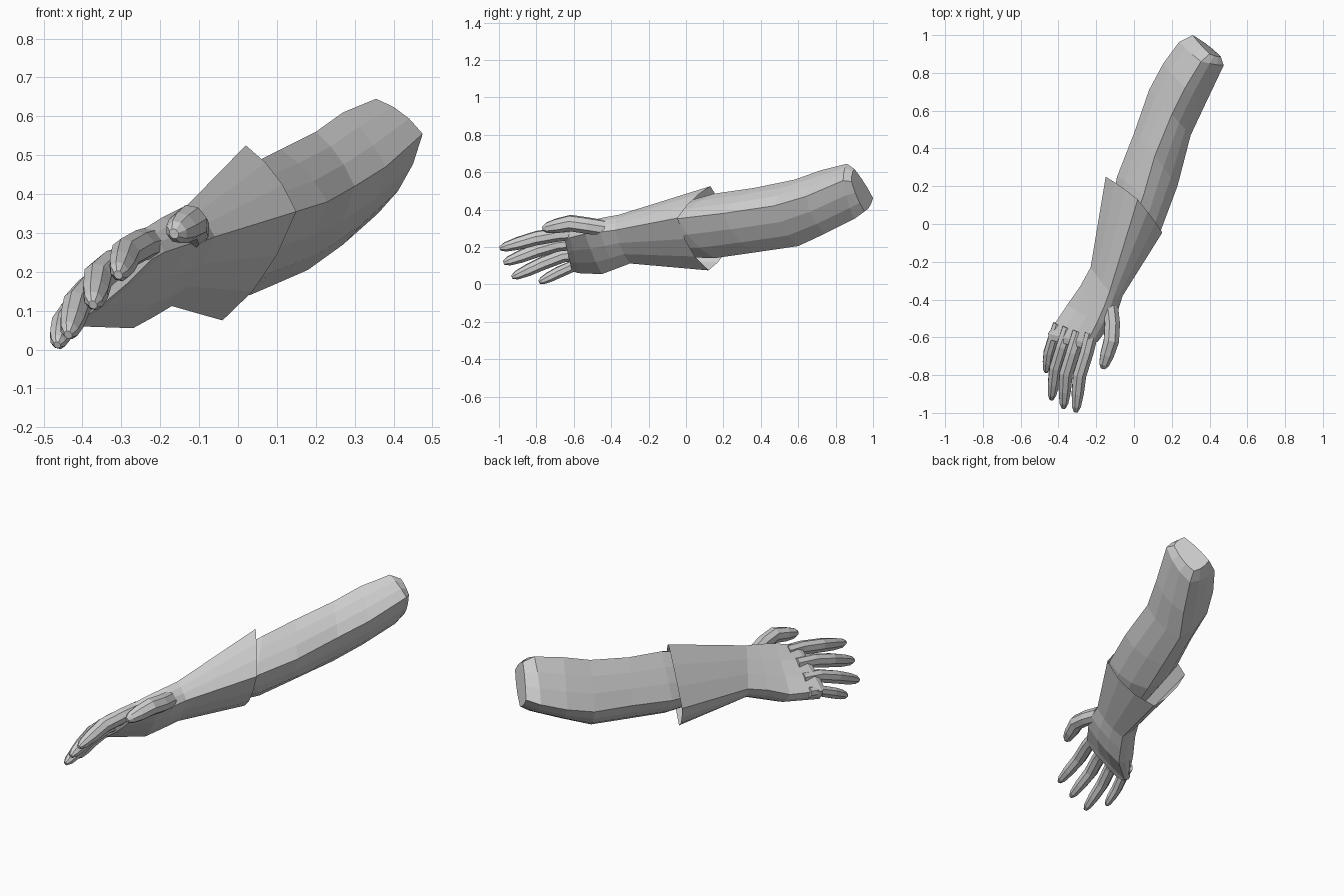
import bpy, bmesh, math
from mathutils import Vector

if "Cube" in bpy.data.objects:
    bpy.data.objects.remove(bpy.data.objects["Cube"])

grey = bpy.data.materials.new("light_grey")
grey.diffuse_color = (0.62, 0.62, 0.62, 1)
grey.use_nodes = True
grey.node_tree.nodes["Principled BSDF"].inputs["Base Color"].default_value = grey.diffuse_color


def loft(name, rings, cap_start, cap_end):
    """Skin a list of equal-length point rings."""
    bm = bmesh.new()
    vs = [[bm.verts.new(p) for p in r] for r in rings]
    n = len(vs[0])
    for r0, r1 in zip(vs, vs[1:]):
        for i in range(n):
            j = (i + 1) % n
            bm.faces.new((r0[i], r0[j], r1[j], r1[i]))
    if cap_start:
        bm.faces.new(vs[0][::-1])
    if cap_end:
        bm.faces.new(vs[-1])
    bmesh.ops.recalc_face_normals(bm, faces=bm.faces[:])
    me = bpy.data.meshes.new(name)
    bm.to_mesh(me)
    bm.free()
    me.materials.append(grey)
    ob = bpy.data.objects.new(name, me)
    bpy.context.collection.objects.link(ob)
    return ob


def section(top, front, bottom, back, seg=3, bulge=(0.1, 0.25, 0.12, 0.15)):
    """Four-cornered cross-section with gently bowed sides."""
    c = [Vector(p) for p in (top, front, bottom, back)]
    mid = sum(c, Vector()) / 4
    pts = []
    for k in range(4):
        p, q = c[k], c[(k + 1) % 4]
        out = (p + q) / 2 - mid
        for s in range(seg):
            t = s / seg
            pts.append(p.lerp(q, t) + out * bulge[k] * 4 * t * (1 - t))
    return pts


def inset(ring, shift, scale):
    mid = sum(ring, Vector()) / len(ring)
    return [mid + Vector(shift) + (p - mid) * scale for p in ring]


# Bare arm: inside the cuff, forearm, elbow, upper arm, bevelled end
arm = [
    section((-.05, -.12, .41), (.03, -.22, .32), (-.07, -.10, .15), (-.14, -.02, .25)),
    section((.05, .15, .485), (.14, -.04, .352), (.03, .15, .14), (-.09, .25, .28)),
    section((.11, .36, .515), (.23, .20, .38), (.10, .36, .17), (0, .48, .315)),
    section((.20, .58, .56), (.30, .47, .42), (.18, .60, .205), (.08, .71, .345)),
    section((.27, .72, .61), (.38, .64, .47), (.27, .74, .27), (.155, .85, .39)),
    section((.355, .86, .645), (.475, .84, .555), (.36, .90, .35), (.24, .965, .44)),
    section((.40, .90, .618), (.46, .885, .55), (.38, .955, .39), (.31, 1.0, .462)),
]
loft("arm", arm, True, True)

# Glove: flared open cuff, wrist, palm, knuckles
knuckles = section((-.25, -.63, .305), (-.19, -.62, .25), (-.415, -.575, .06), (-.455, -.58, .115))
glove = [
    section((.02, .13, .525), (.15, -.045, .355), (-.04, .12, .075), (-.15, .25, .25)),
    section((-.13, -.36, .372), (-.06, -.38, .29), (-.17, -.30, .112), (-.23, -.23, .20)),
    section((-.155, -.43, .36), (-.085, -.46, .28), (-.215, -.37, .085), (-.285, -.33, .17)),
    section((-.195, -.52, .34), (-.13, -.54, .27), (-.27, -.45, .055), (-.355, -.43, .125)),
    knuckles,
    inset(knuckles, (-.012, -.03, -.008), 0.85),
]
loft("glove", glove, False, True)

# Fingers and thumb: tapered tubes along a bent path
ACROSS = Vector((-.78, .12, -.62))


def finger(name, path, r, sides=8):
    pts = [Vector(p) for p in path]
    last = pts[-1] - pts[-2]
    pts = pts[:-1] + [pts[-2] + last * .5, pts[-2] + last * .85, pts[-1]]
    k = len(pts)
    scale = [1] * (k - 3) + [.9, .66, .3]
    rings = []
    for i, p in enumerate(pts):
        t = (pts[min(i + 1, k - 1)] - pts[max(i - 1, 0)]).normalized()
        u = (ACROSS - t * ACROSS.dot(t)).normalized()
        v = t.cross(u)
        ring = []
        for s in range(sides):
            a = 2 * math.pi * (s + .5) / sides
            ring.append(p + (u * math.cos(a) + v * 1.15 * math.sin(a)) * r * scale[i])
        rings.append(ring)
    loft(name, rings, True, True)


finger("index_finger", [(-.225, -.58, .275), (-.25, -.68, .268), (-.288, -.80, .247), (-.308, -.995, .192)], .036)
finger("middle_finger", [(-.29, -.57, .225), (-.325, -.68, .215), (-.36, -.79, .185), (-.373, -.975, .115)], .036)
finger("ring_finger", [(-.345, -.55, .165), (-.38, -.65, .155), (-.415, -.76, .115), (-.437, -.93, .038)], .034)
finger("little_finger", [(-.40, -.53, .11), (-.425, -.60, .10), (-.45, -.68, .065), (-.465, -.785, .012)], .029)
finger("thumb", [(-.125, -.44, .30), (-.115, -.53, .315), (-.12, -.62, .328), (-.165, -.765, .298)], .041)
